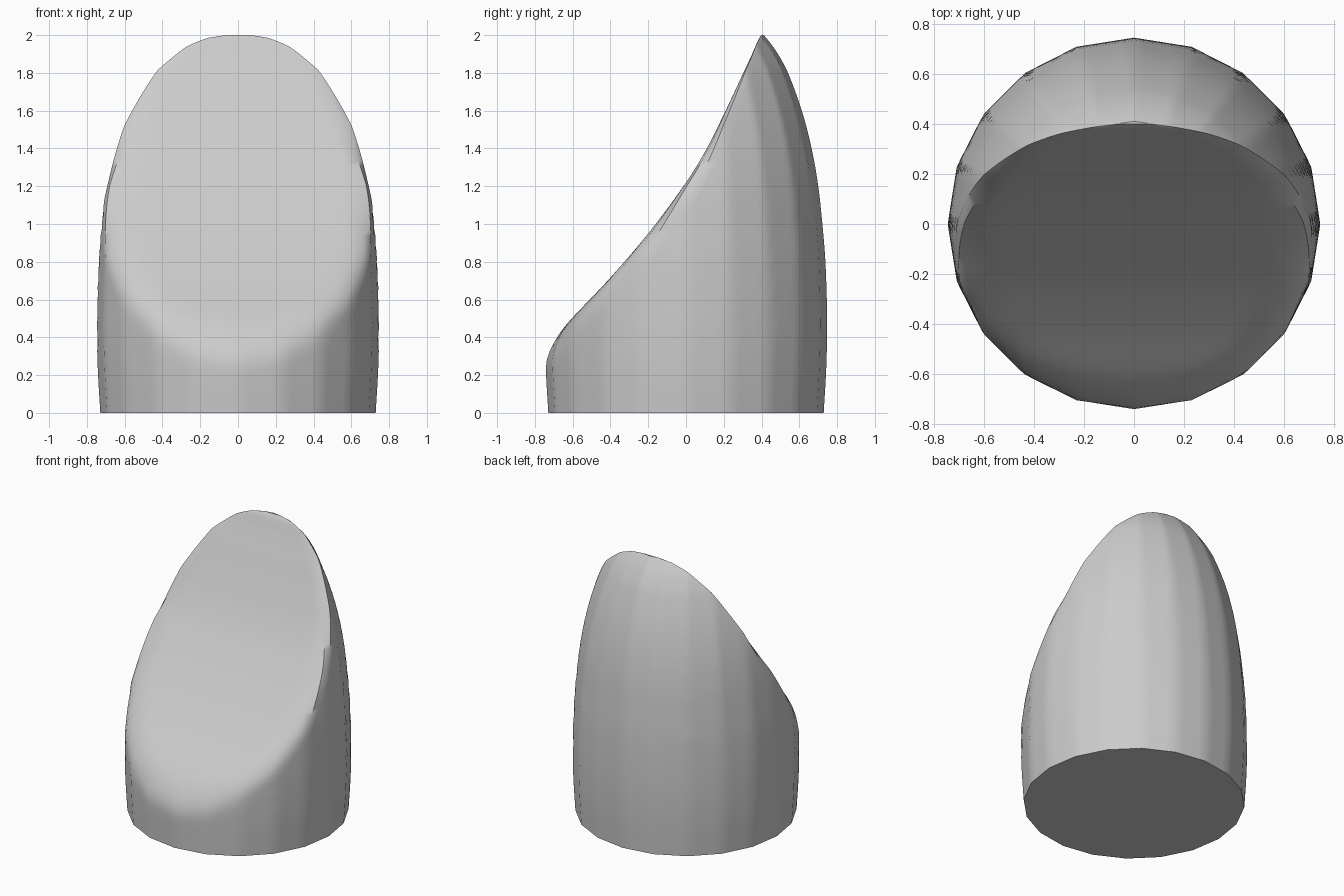
import bpy, bmesh, math

if "Cube" in bpy.data.objects:
    bpy.data.objects.remove(bpy.data.objects["Cube"])

# Height -> radius of the round body, and height -> depth of the slanted cut
BODY = [(0, .729), (.25, .743), (.5, .747), (.8, .738), (1, .722), (1.2, .70), (1.4, .665),
        (1.6, .613), (1.8, .54), (1.9, .487), (1.96, .445), (2, .412)]
CUT = [(0, -1.1), (.33, -.755), (.5, -.605), (.7, -.415), (.95, -.2), (1.22, 0), (1.4, .11),
       (1.58, .2), (1.75, .28), (1.9, .35), (1.98, .385), (2, .4)]
SIDES, RAYS, RINGS = 20, 80, 64


def curve(points, z):
    """Smooth curve through the points (cubic Hermite)."""
    n = len(points)
    i = max(j for j in range(n - 1) if points[j][0] <= z)

    def slope(j):
        (z0, v0), (z1, v1) = points[max(j - 1, 0)], points[min(j + 1, n - 1)]
        return (v1 - v0) / (z1 - z0)

    (z0, v0), (z1, v1) = points[i], points[i + 1]
    h = z1 - z0
    t = (z - z0) / h
    return (v0 * (2 * t**3 - 3 * t**2 + 1) + v1 * (3 * t**2 - 2 * t**3)
            + h * slope(i) * (t**3 - 2 * t**2 + t) + h * slope(i + 1) * (t**3 - t**2))


def section(z):
    """Twenty-sided outline cut flat at the front, with rounded corners."""
    r, cut = curve(BODY, z), curve(CUT, z)
    front = max(cut, -r)
    cy, b = (r + front) / 2, (r - front) / 2
    a = math.sqrt(r * r - cy * cy)
    blend = .12 * min(1, 2 * b / .5)
    inner = r * math.cos(math.pi / SIDES)
    ring = []
    for i in range(RAYS):
        ang = math.tau * i / RAYS
        dx, dy = a * math.cos(ang), b * math.sin(ang)
        length = math.hypot(dx, dy)
        dx, dy = dx / length, dy / length
        t = 9.0
        for s in range(SIDES):
            m = math.tau * (s + .5) / SIDES
            toward = dx * math.cos(m) + dy * math.sin(m)
            if toward > 1e-6:
                t = min(t, (inner - cy * math.sin(m)) / toward)
        if dy < -1e-6:
            flat = (cy - cut) / -dy
            h = max(blend - abs(t - flat), 0) / blend
            t = min(t, flat) - h * h * blend / 4
        ring.append((dx * t, cy + dy * t, z))
    return ring


# Body: stacked sections, closer together toward the tip
bm = bmesh.new()
rings = []
for k in range(RINGS + 1):
    u = 1 - k / RINGS
    z = 2 - 2 * (.45 * u + .55 * u * u) if k < RINGS else 2.0
    rings.append([bm.verts.new(p) for p in section(max(z, 0))])
for lo, hi in zip(rings, rings[1:]):
    for i in range(RAYS):
        j = (i + 1) % RAYS
        bm.faces.new((lo[i], lo[j], hi[j], hi[i]))
bm.faces.new(rings[0][::-1])
bm.faces.new(rings[-1])
bmesh.ops.recalc_face_normals(bm, faces=bm.faces)

mesh = bpy.data.meshes.new("slanted_body")
bm.to_mesh(mesh)
bm.free()
body = bpy.data.objects.new("slanted_body", mesh)
bpy.context.collection.objects.link(body)

grey = bpy.data.materials.new("light_grey")
grey.diffuse_color = (.6, .6, .6, 1)
grey.use_nodes = True
grey.node_tree.nodes["Principled BSDF"].inputs["Base Color"].default_value = grey.diffuse_color
mesh.materials.append(grey)

# Smooth sides, sharp base edge
bpy.context.view_layer.objects.active = body
body.select_set(True)
bpy.ops.object.shade_smooth_by_angle(angle=math.radians(40))
